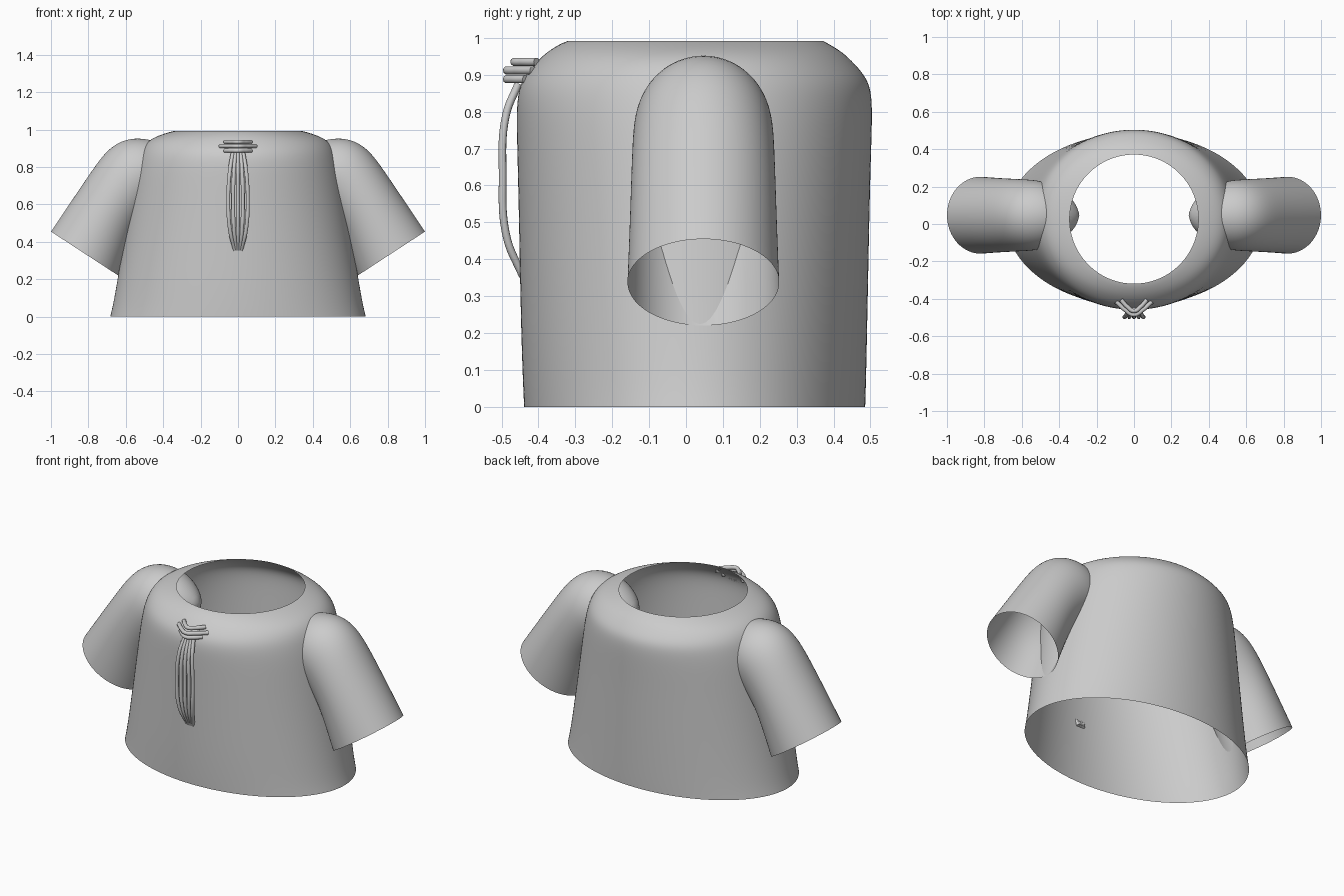
import bpy, bmesh
from math import sin, cos, pi
from mathutils import Vector

cube = bpy.data.objects.get("Cube")
if cube:
    bpy.data.objects.remove(cube)

fabric = bpy.data.materials.new("grey_fabric")
fabric.use_nodes = True
fabric.diffuse_color = (0.6, 0.6, 0.6, 1)
fabric.node_tree.nodes["Principled BSDF"].inputs["Base Color"].default_value = (0.6, 0.6, 0.6, 1)


def loft(name, rings, tip=None, segments=48):
    """Skin elliptical rings (centre, axis_a, axis_b), optionally closed at a tip."""
    bm = bmesh.new()
    rows = []
    for centre, a, b in rings:
        angles = [2 * pi * i / segments for i in range(segments)]
        rows.append([bm.verts.new(centre + a * cos(t) + b * sin(t)) for t in angles])
    for low, high in zip(rows, rows[1:]):
        for i in range(segments):
            j = (i + 1) % segments
            bm.faces.new((low[i], low[j], high[j], high[i]))
    if tip:
        end = bm.verts.new(tip)
        for i in range(segments):
            bm.faces.new((rows[-1][i], rows[-1][(i + 1) % segments], end))
    bmesh.ops.recalc_face_normals(bm, faces=bm.faces)
    mesh = bpy.data.meshes.new(name)
    bm.to_mesh(mesh)
    bm.free()
    mesh.materials.append(fabric)
    mesh.shade_smooth()
    obj = bpy.data.objects.new(name, mesh)
    bpy.context.collection.objects.link(obj)
    sub = obj.modifiers.new("smooth", 'SUBSURF')
    sub.levels = sub.render_levels = 2
    return obj


def cord(name, points, radius):
    """Round smooth cord through the points."""
    curve = bpy.data.curves.new(name, 'CURVE')
    curve.dimensions = '3D'
    curve.bevel_depth = radius
    curve.bevel_resolution = 3
    curve.use_fill_caps = True
    spline = curve.splines.new('BEZIER')
    spline.bezier_points.add(len(points) - 1)
    for bp, p in zip(spline.bezier_points, points):
        bp.co = p
        bp.handle_left_type = bp.handle_right_type = 'AUTO'
    curve.materials.append(fabric)
    obj = bpy.data.objects.new(name, curve)
    bpy.context.collection.objects.link(obj)


# Shirt body: height, half width, front y, back y
body_profile = [
    (0, .685, -.44, .487), (.06, .67, -.443, .489), (.2, .645, -.448, .492),
    (.4, .613, -.452, .496), (.6, .582, -.456, .5), (.75, .557, -.46, .505),
    (.83, .538, -.46, .506), (.885, .52, -.448, .497), (.93, .492, -.412, .458),
    (.962, .445, -.378, .425), (.985, .375, -.34, .385), (.992, .345, -.32, .372),
]
loft("shirt_body", [
    (Vector((0, (f + b) / 2, z)), Vector((w, 0, 0)), Vector((0, (b - f) / 2, 0)))
    for z, w, f, b in body_profile])

# Sleeves: upper x, upper z, lower x, lower z, half depth, from cuff to inner end
sleeve_profile = [
    (1.0, .455, .64, .22, .206), (.9, .605, .585, .37, .2),
    (.805, .745, .54, .48, .196), (.71, .885, .47, .56, .192),
    (.62, .945, .42, .6, .187), (.53, .957, .37, .64, .168),
    (.43, .94, .33, .69, .125), (.34, .875, .3, .75, .07),
]
for side, label in ((1, "left"), (-1, "right")):
    rings = []
    for ux, uz, lx, lz, depth in sleeve_profile:
        upper, lower = Vector((side * ux, .047, uz)), Vector((side * lx, .047, lz))
        rings.append(((upper + lower) / 2, (upper - lower) / 2, Vector((0, depth, 0))))
    loft(label + "_sleeve", rings, (side * .29, .047, .81))

# Tassel knot: three stacked bent cords
for i, (z, w, front, back) in enumerate(
        [(.935, .07, -.465, -.405), (.912, .096, -.485, -.415), (.888, .07, -.485, -.435)]):
    cord(f"knot_cord_{i + 1}", [
        (-w, back, z), (-w / 2, (front + back) / 2 - .008, z), (0, front, z),
        (w / 2, (front + back) / 2 - .008, z), (w, back, z)], .0115)

# Tassel strands: bulge at mid height and gather at the hem of the tassel
for i in range(-2, 3):
    cord(f"tassel_strand_{i + 3}", [
        (i * .014, -.455, .875), (i * .021, -.488, .79), (i * .026, -.497, .63),
        (i * .021, -.486, .46), (i * .008, -.443, .355)], .0105)
